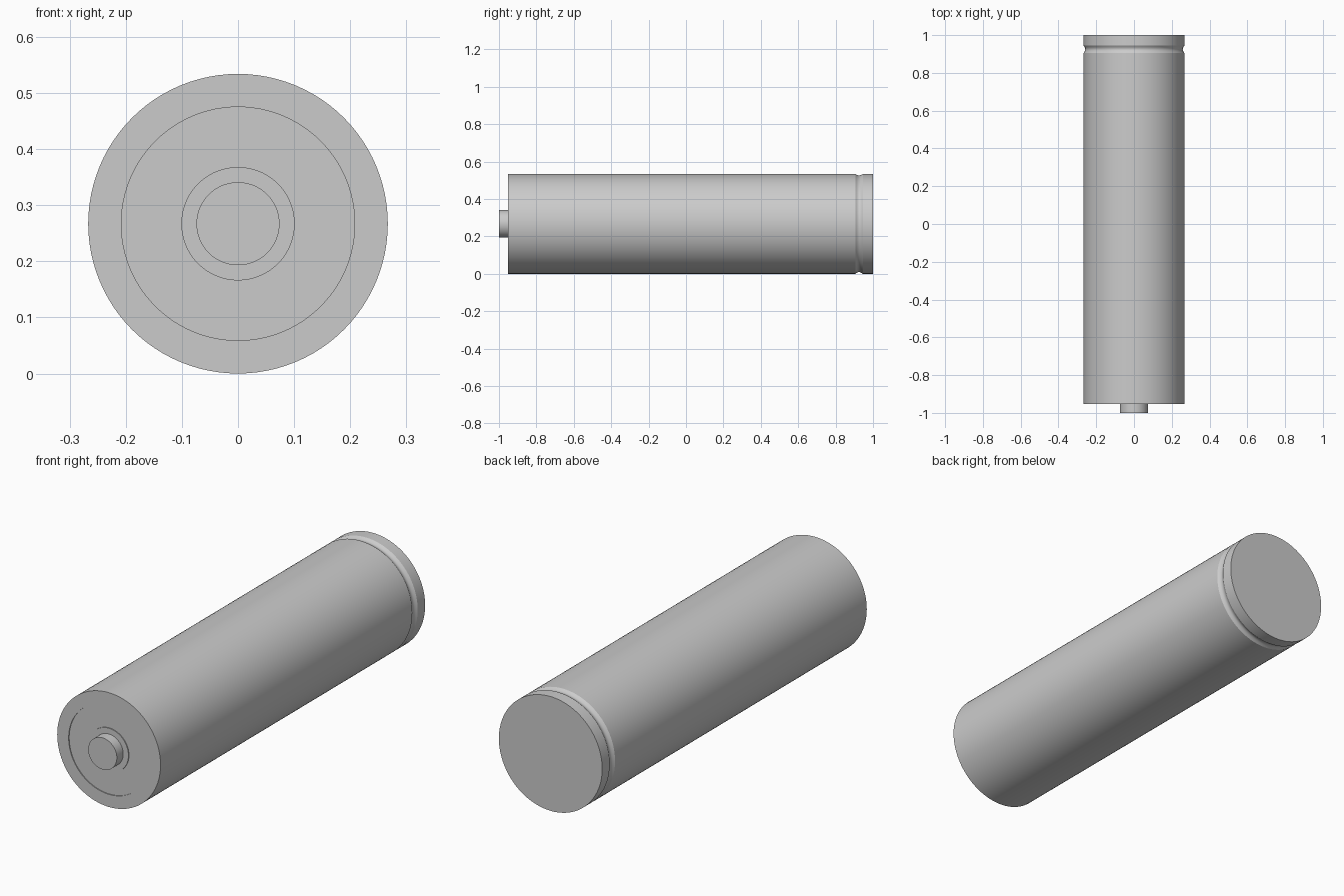
import bpy, bmesh, math

cube = bpy.data.objects.get("Cube")
if cube:
    bpy.data.objects.remove(cube, do_unlink=True)

SEGMENTS = 96
R = 0.267          # outer radius, also the height of the axis
FRONT = -0.953     # plane of the front face

grey = bpy.data.materials.new("plain_grey")
grey.use_nodes = True
grey.diffuse_color = (0.6, 0.6, 0.6, 1)
grey.node_tree.nodes["Principled BSDF"].inputs["Base Color"].default_value = (0.6, 0.6, 0.6, 1)


def lathe(name, profile):
    """Turn a (radius, y) profile around the lengthwise axis; its ends are closed flat."""
    bm = bmesh.new()
    rings = []
    for r, y in profile:
        rings.append([bm.verts.new((r * math.cos(a), y, R + r * math.sin(a)))
                      for a in (2 * math.pi * i / SEGMENTS for i in range(SEGMENTS))])
    for a, b in zip(rings, rings[1:]):
        for i in range(SEGMENTS):
            j = (i + 1) % SEGMENTS
            bm.faces.new((a[i], a[j], b[j], b[i]))
    bm.faces.new(rings[0])
    bm.faces.new(rings[-1])
    bmesh.ops.recalc_face_normals(bm, faces=bm.faces)
    mesh = bpy.data.meshes.new(name)
    bm.to_mesh(mesh)
    bm.free()
    mesh.materials.append(grey)
    obj = bpy.data.objects.new(name, mesh)
    bpy.context.collection.objects.link(obj)
    bpy.ops.object.select_all(action='DESELECT')
    obj.select_set(True)
    bpy.context.view_layer.objects.active = obj
    bpy.ops.object.shade_smooth_by_angle(angle=math.radians(30))
    return obj


# Shallow ring recess in the front face, around a flat centre
front_face = [(0.101, FRONT), (0.101, FRONT + 0.004),
              (0.208, FRONT + 0.004), (0.208, FRONT)]

# Rounded crimp groove near the back end
groove = [(R - 0.009 * math.sin(math.pi * i / 10), 0.905 + 0.004 * i) for i in range(11)]

lathe("cell_body", front_face + [(R, FRONT)] + groove + [(R, 1.0)])

# Terminal pin, seated slightly into the body
lathe("terminal_pin", [(0.074, -1.0), (0.074, FRONT + 0.01)])
